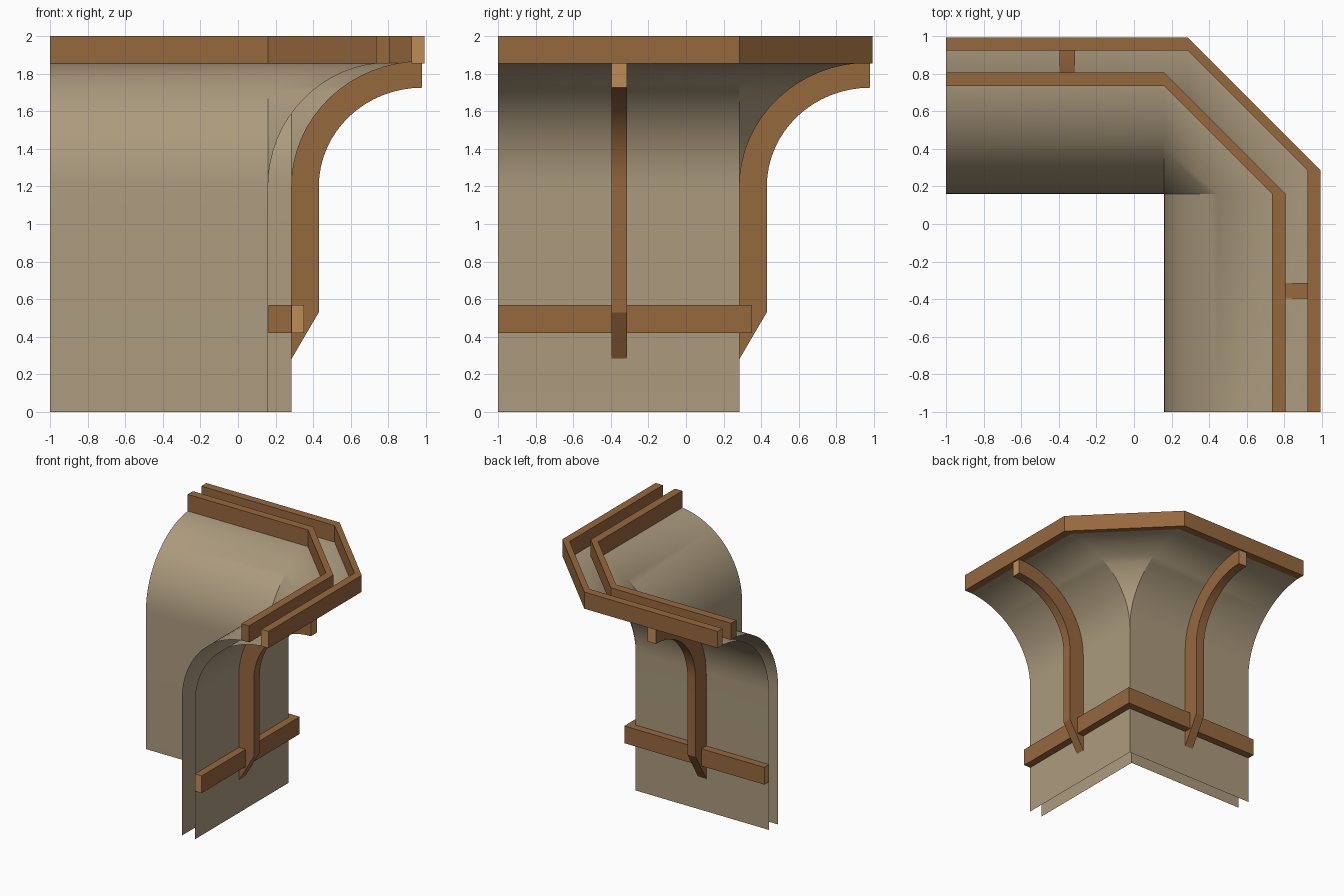
import bpy, bmesh, math

if "Cube" in bpy.data.objects:
    bpy.data.objects.remove(bpy.data.objects["Cube"])


def material(name, rgb):
    m = bpy.data.materials.new(name)
    m.diffuse_color = (*rgb, 1)
    m.use_nodes = True
    m.node_tree.nodes["Principled BSDF"].inputs["Base Color"].default_value = m.diffuse_color
    return m


TAN = material("plaster tan", (0.413, 0.328, 0.209))
WOOD = material("brown wood", (0.305, 0.138, 0.048))
END = material("cut wood end", (0.515, 0.262, 0.093))


def finish(bm, name, mats, smooth=False):
    me = bpy.data.meshes.new(name)
    bm.to_mesh(me)
    bm.free()
    for m in mats:
        me.materials.append(m)
    ob = bpy.data.objects.new(name, me)
    bpy.context.collection.objects.link(ob)
    if smooth:
        bpy.context.view_layer.objects.active = ob
        ob.select_set(True)
        bpy.ops.object.shade_smooth_by_angle(angle=math.radians(30))
        ob.select_set(False)
    return ob


def corner_sweep(name, c, section, mats, closed=True, chamfer=True,
                 smooth=False, flip=False, cap=0):
    """Sweep (offset, z) points around the wall corner at (c, c)."""
    bm = bmesh.new()
    rows = []
    for d, z in section:
        mid = [(c, c + d), (c + d, c)] if chamfer else [(c + d, c + d)]
        path = [(-1, c + d)] + mid + [(c + d, -1)]
        rows.append([bm.verts.new((x, y, z)) for x, y in path])
    n = len(rows)
    for i in range(n if closed else n - 1):
        a, b = rows[i], rows[(i + 1) % n]
        for j in range(len(a) - 1):
            bm.faces.new((a[j], b[j], b[j + 1], a[j + 1]))
    if closed:
        for j in (0, -1):
            bm.faces.new([r[j] for r in rows]).material_index = cap
        bmesh.ops.recalc_face_normals(bm, faces=bm.faces)
    else:
        bmesh.ops.remove_doubles(bm, verts=bm.verts, dist=1e-5)
        bmesh.ops.recalc_face_normals(bm, faces=bm.faces)
        low = min((f for f in bm.faces), key=lambda f: f.calc_center_median().z)
        nrm = low.normal
        if (nrm.x + nrm.y < 0) != flip:
            bmesh.ops.reverse_faces(bm, faces=bm.faces)
    return finish(bm, name, mats, smooth)


def arc(x0, x1, z0, z1, n=16):
    """Quarter ellipse, vertical at (x0, z0) and level at (x1, z1)."""
    return [(x1 - (x1 - x0) * math.cos(t), z0 + (z1 - z0) * math.sin(t))
            for t in (math.pi / 2 * i / n for i in range(n + 1))]


def rect(d0, d1, z0, z1):
    return [(d0, z0), (d1, z0), (d1, z1), (d0, z1)]


# Flared wall skins, outer and inner
C_OUT, C_IN = 0.285, 0.16
corner_sweep("outer_wall", C_OUT, [(0, 0)] + arc(0, 0.69, 1.2, 1.858),
             [TAN], closed=False, smooth=True)
corner_sweep("inner_wall", C_IN, [(0, 0)] + arc(0, 0.645, 1.2, 1.858),
             [TAN], closed=False, smooth=True, flip=True)

# Top rails with chamfered corner
corner_sweep("outer_top_rail", C_OUT, rect(0.638, 0.708, 1.855, 2), [WOOD, END], cap=1)
corner_sweep("inner_top_rail", C_IN, rect(0.575, 0.647, 1.855, 2), [WOOD, END])

# Lower rail along both walls, with its stub inside the hollow corner
corner_sweep("lower_rail", C_OUT, rect(0, 0.065, 0.42, 0.57), [WOOD, END],
             chamfer=False, cap=1)
bm = bmesh.new()
bmesh.ops.create_cube(bm, size=1)
for v in bm.verts:
    v.co = (0.222 + v.co.x * 0.12, 0.255 + v.co.y * 0.05, 0.495 + v.co.z * 0.15)
finish(bm, "rail_stub", [WOOD])


# Curved brackets, one per wall
def bracket(name, swap):
    outline = ([(0.283, 0.28)] + arc(0.283, 0.98, 1.2, 1.867)
               + arc(0.43, 0.98, 1.2, 1.725)[::-1] + [(0.43, 0.53)])
    bm = bmesh.new()
    sides = []
    for w in (-0.395, -0.315):
        sides.append([bm.verts.new((w, p, z) if swap else (p, w, z))
                      for p, z in outline])
        bm.faces.new(sides[-1])
    a, b = sides
    for i in range(len(a)):
        k = (i + 1) % len(a)
        f = bm.faces.new((a[i], a[k], b[k], b[i]))
        if min(outline[i][0], outline[k][0]) > 0.979:
            f.material_index = 1
    bmesh.ops.recalc_face_normals(bm, faces=bm.faces)
    finish(bm, name, [WOOD, END], smooth=True)


bracket("right_bracket", False)
bracket("back_bracket", True)
